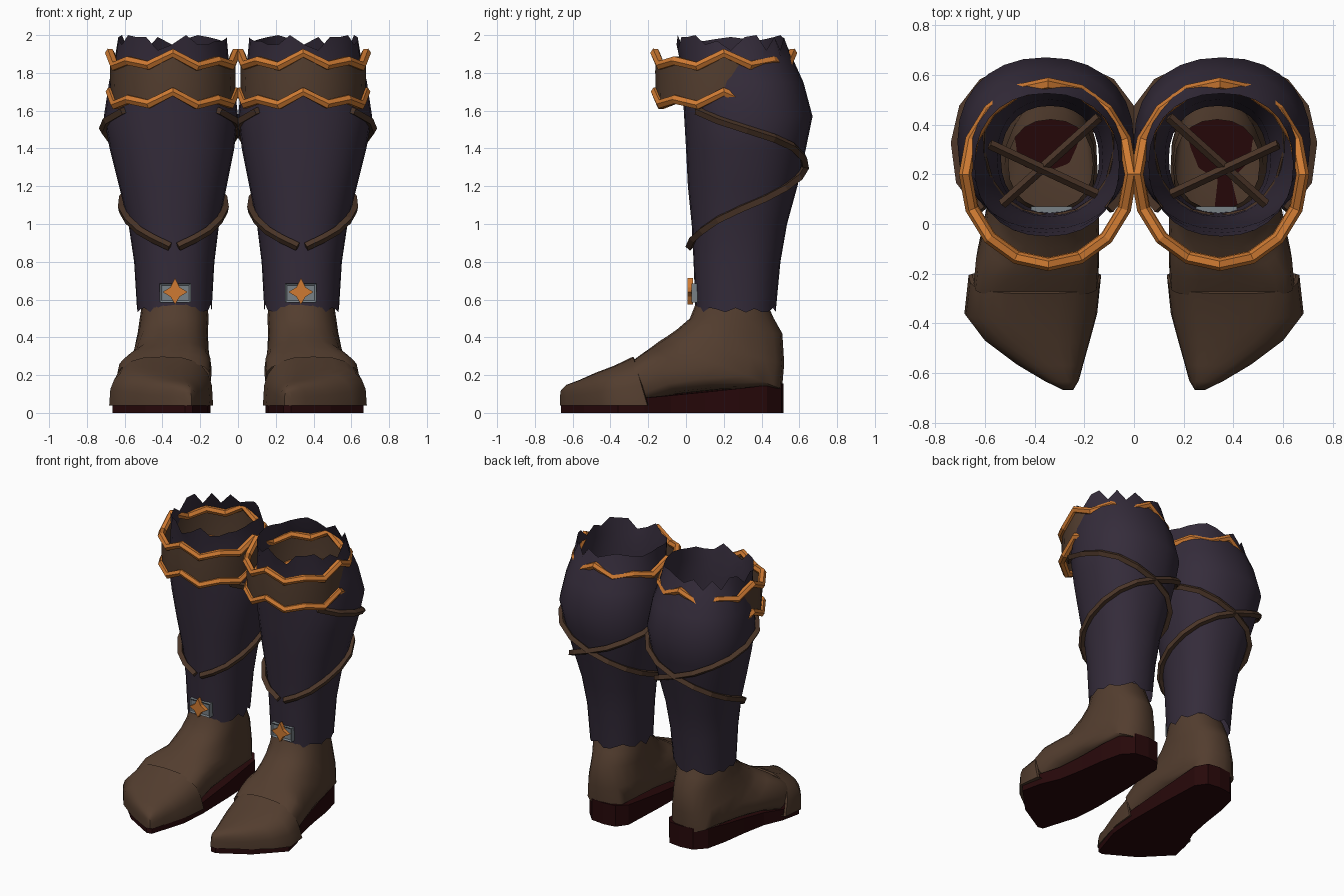
import bpy, bmesh, math, random
from mathutils import Vector

if "Cube" in bpy.data.objects:
    bpy.data.objects.remove(bpy.data.objects["Cube"])

random.seed(7)
TAU = math.tau


def material(name, rgb):
    m = bpy.data.materials.new(name)
    m.diffuse_color = (*rgb, 1)
    m.use_nodes = True
    m.node_tree.nodes["Principled BSDF"].inputs["Base Color"].default_value = m.diffuse_color
    return m


purple = material("purple_cloth", (0.035, 0.025, 0.043))
leather = material("brown_leather", (0.086, 0.047, 0.028))
strap_mat = material("strap_leather", (0.070, 0.036, 0.021))
orange = material("orange_trim", (0.62, 0.195, 0.032))
red = material("dark_red_sole", (0.020, 0.0025, 0.003))
steel = material("grey_steel", (0.19, 0.22, 0.24))


def mirror(ob):
    mod = ob.modifiers.new("mirror", 'MIRROR')
    mod.use_mirror_merge = False


def finish(name, bm, mat, smooth=None):
    bmesh.ops.recalc_face_normals(bm, faces=bm.faces)
    me = bpy.data.meshes.new(name)
    bm.to_mesh(me)
    bm.free()
    me.materials.append(mat)
    ob = bpy.data.objects.new(name, me)
    bpy.context.collection.objects.link(ob)
    if smooth:
        bpy.ops.object.select_all(action='DESELECT')
        ob.select_set(True)
        bpy.context.view_layer.objects.active = ob
        bpy.ops.object.shade_smooth_by_angle(angle=math.radians(smooth))
    mirror(ob)
    return ob


def loft(name, rings, mat, smooth=None, cap_end=False):
    bm = bmesh.new()
    vs = [[bm.verts.new(p) for p in r] for r in rings]
    n = len(rings[0])
    for a, b in zip(vs, vs[1:]):
        for i in range(n):
            j = (i + 1) % n
            bm.faces.new((a[i], a[j], b[j], b[i]))
    if cap_end:
        bm.faces.new(vs[-1])
    return finish(name, bm, mat, smooth)


def tube(name, pts, r, mat, closed=False, res=0):
    cu = bpy.data.curves.new(name, 'CURVE')
    cu.dimensions = '3D'
    cu.bevel_depth, cu.bevel_resolution = r, res
    cu.use_fill_caps = True
    sp = cu.splines.new('POLY')
    sp.points.add(len(pts) - 1)
    for q, p in zip(sp.points, pts):
        q.co = (*p, 1)
    sp.use_cyclic_u = closed
    sp.use_smooth = False
    cu.materials.append(mat)
    ob = bpy.data.objects.new(name, cu)
    bpy.context.collection.objects.link(ob)
    mirror(ob)


def spow(v, e):
    return math.copysign(abs(v) ** e, v)


# Shaft profile: z, x min, x max, y front, y back
PROFILE = [(0.55, .14, .535, .05, .475), (0.8, .125, .55, .04, .50),
           (1.0, .10, .58, .03, .535), (1.2, .06, .63, .01, .59),
           (1.4, .02, .68, .0, .635), (1.57, .0, .71, -.01, .67),
           (1.75, .02, .683, -.02, .622), (1.88, .05, .652, -.035, .563),
           (1.96, .06, .64, -.05, .525)]


def shaft_point(a, z, off=0.0):
    """Point on the shaft at angle a (0 = front, 90 deg = outer side)."""
    rows = PROFILE
    k = max(i for i in range(len(rows) - 1) if i == 0 or rows[i][0] <= z)
    lo, hi = rows[k], rows[k + 1]
    t = min(1, max(0, (z - lo[0]) / (hi[0] - lo[0])))
    x0, x1, y0, y1 = (p + (q - p) * t for p, q in zip(lo[1:], hi[1:]))
    return Vector(((x0 + x1) / 2 + ((x1 - x0) / 2 + off) * spow(math.sin(a), .9),
                   (y0 + y1) / 2 - ((y1 - y0) / 2 + off) * spow(math.cos(a), .9), z))


# Cloth shaft with torn rims
N = 28
rings = []
for k, row in enumerate(PROFILE):
    ring = []
    for i in range(N):
        p = shaft_point(TAU * i / N, row[0])
        if k == 0:
            p.z += random.uniform(-.02, .03)
        if k == len(PROFILE) - 1:
            p.z += random.choice((-.04, -.01, .01, .02, .03, .04))
        ring.append(p)
    rings.append(ring)
loft("shaft", rings, purple, 40)

# Cuff ring with two zigzag trims
WAVE = (.045, -.02, .005, -.025)


def cuff_ring(z, r=0.0):
    return [Vector((.345 + (.33 + r) * math.sin(TAU * i / 16),
                    .20 - (.36 + r) * math.cos(TAU * i / 16), z + WAVE[i % 4]))
            for i in range(16)]


loft("cuff", [cuff_ring(1.655), cuff_ring(1.76, .003), cuff_ring(1.86)], leather, 50)
tube("cuff_trim_lower", cuff_ring(1.655), .026, orange, True, 1)
tube("cuff_trim_upper", cuff_ring(1.86, .003), .026, orange, True, 1)

# Two crossing straps wound around the calf
KEYS = [(4, .88), (45, .965), (90, 1.08), (135, 1.19), (180, 1.30),
        (225, 1.41), (270, 1.50), (318, 1.60)]
for side, name in ((1, "strap_outer"), (-1, "strap_inner")):
    path = []
    for (a0, z0), (a1, z1) in zip(KEYS, KEYS[1:]):
        path += [shaft_point(side * math.radians(a0 + (a1 - a0) * t),
                             z0 + (z1 - z0) * t, .017) for t in (0, .5)]
    path.append(shaft_point(side * math.radians(KEYS[-1][0]), KEYS[-1][1], .012))
    tube(name, path, .023, strap_mat)
# Strap ends crossing inside the shaft
tube("inner_strap_a", [(.14, .43, 1.36), (.53, .08, 1.24)], .02, strap_mat)
tube("inner_strap_b", [(.15, .12, 1.24), (.58, .32, 1.36)], .02, strap_mat)

# Foot: bent loft; front y z, back y z, x min, x max, squareness
FOOT = [(.06, .60, .42, .60, .165, .505, .9), (.02, .50, .465, .50, .155, .52, .9),
        (-.05, .44, .51, .42, .16, .53, .85), (-.10, .405, .52, .26, .155, .55, .75),
        (-.14, .38, .508, .125, .145, .565, .7), (-.18, .35, .18, .122, .14, .595, .62),
        (-.23, .315, -.05, .098, .14, .635, .6), (-.29, .27, -.20, .05, .145, .645, .6)]
rings = []
for k, (fy, fz, by, bz, x0, x1, e) in enumerate(FOOT):
    ring = []
    for i in range(20):
        a = TAU * i / 20
        s, c = spow(math.sin(a), e), spow(math.cos(a), e)
        # the heel is narrower on the outer side
        heel = .045 * max(0, -c) if 1 < k < 5 and s > 0 else 0
        ring.append(((x0 + x1) / 2 + ((x1 - x0) / 2 - heel) * s,
                     (fy + by) / 2 + (fy - by) / 2 * c,
                     (fz + bz) / 2 + (fz - bz) / 2 * c))
    rings.append(ring)
loft("foot", rings, leather, 40)

# Toe cap: y at side, y on top, x min, x max, top z
TOE = [(-.20, -.27, .14, .65, .28), (-.205, -.28, .132, .665, .298),
       (-.36, -.38, .148, .682, .25), (-.46, -.48, .175, .605, .212),
       (-.56, -.57, .203, .475, .172), (-.63, -.635, .222, .36, .148),
       (-.668, -.665, .245, .285, .115)]
rings = []
for ys, yt, x0, x1, zt in TOE:
    ring = []
    for i in range(13):
        a = math.pi * i / 12
        s = math.sin(a) ** .65
        ring.append(((x0 + x1) / 2 + (x1 - x0) / 2 * spow(math.cos(a), .7),
                     ys + (yt - ys) * s, .04 + (zt - .04) * s))
    rings.append(ring)
loft("toe_cap", rings, leather, 50, True)

# Wedge sole, thick at the heel
OUTLINE = [(.22, .505), (.31, .517), (.41, .505), (.48, .43), (.515, .28), (.54, .1),
           (.575, -.08), (.635, -.22), (.665, -.36), (.49, -.54), (.28, -.662),
           (.24, -.655), (.16, -.4), (.145, -.2), (.15, .1), (.165, .43)]
bm = bmesh.new()
low = [bm.verts.new((x, y, 0)) for x, y in OUTLINE]
top = [bm.verts.new((x, y, .05 + .105 * max(0, (y + .66) / 1.17) ** 1.3)) for x, y in OUTLINE]
bm.faces.new(low)
bm.faces.new(top)
for i in range(len(low)):
    j = (i + 1) % len(low)
    bm.faces.new((low[i], low[j], top[j], top[i]))
finish("sole", bm, red)


def plate(name, pts, y0, y1, mat, inset=0.0):
    """Extrude an xz outline from y0 (front) to y1, with an optional sunk panel."""
    bm = bmesh.new()
    f = [bm.verts.new((x, y0, z)) for x, z in pts]
    b = [bm.verts.new((x, y1, z)) for x, z in pts]
    front = bm.faces.new(f)
    bm.faces.new(b)
    for i in range(len(f)):
        j = (i + 1) % len(f)
        bm.faces.new((f[i], f[j], b[j], b[i]))
    if inset:
        bmesh.ops.recalc_face_normals(bm, faces=bm.faces)
        bmesh.ops.inset_region(bm, faces=[front], thickness=inset, depth=-.008)
    finish(name, bm, mat)


# Ankle buckle and its four pointed star
plate("buckle", [(.25, .585), (.415, .585), (.415, .685), (.25, .685)], .028, .07, steel, .014)
star = []
for i in range(8):
    r = (.074 if i == 2 else .066) if i % 2 == 0 else .035
    star.append((.333 + r * math.cos(TAU * i / 8), .64 + r * math.sin(TAU * i / 8)))
plate("buckle_star", star, .008, .036, orange)
